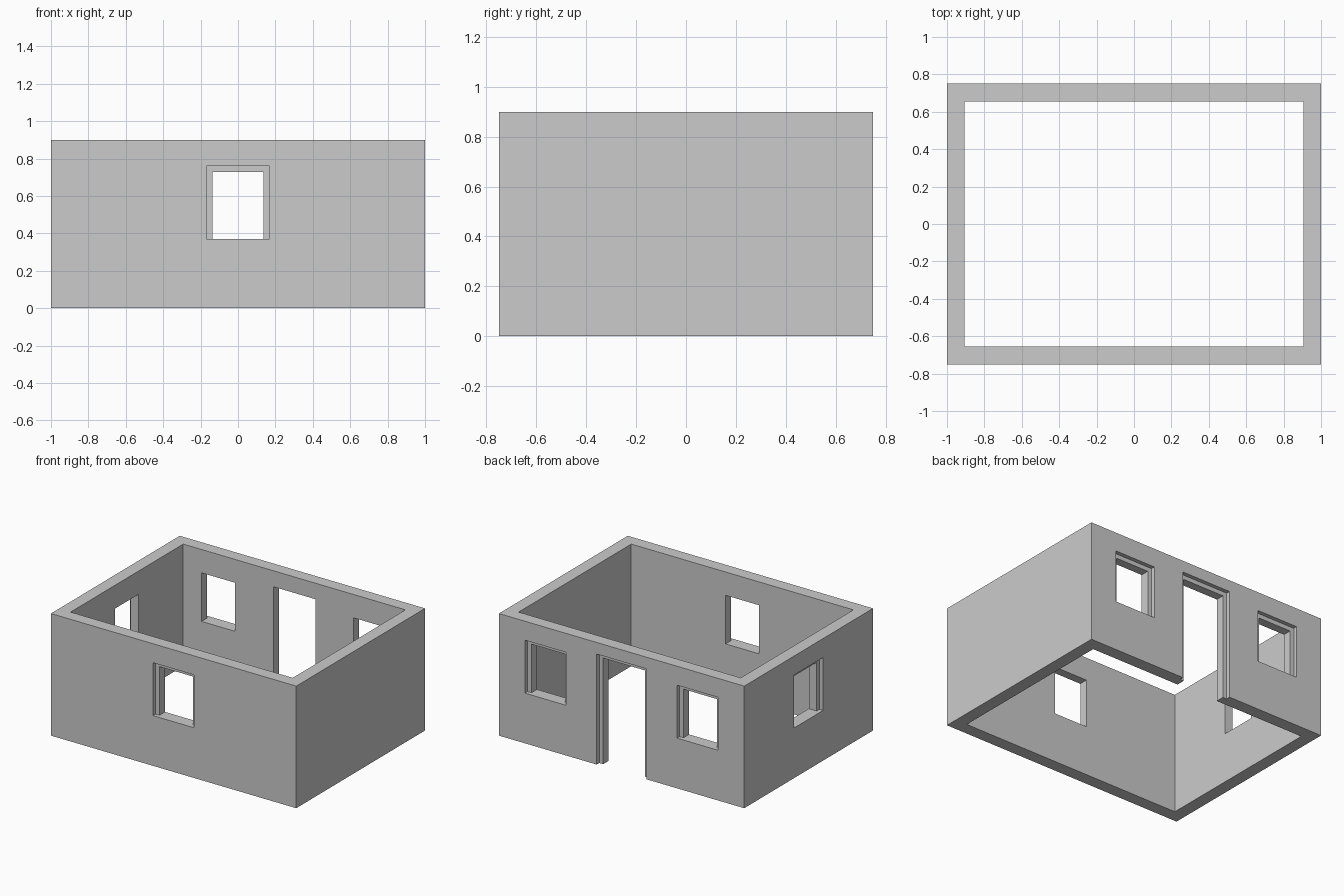
import bpy, bmesh
from mathutils import Matrix, Vector

if "Cube" in bpy.data.objects:
    bpy.data.objects.remove(bpy.data.objects["Cube"])

W, D, H = 2.0, 1.5, 0.9      # outer size
T = 0.094                    # wall thickness
REVEAL = 0.03                # depth of the stepped recess
STEP = 0.032                 # width of the stepped recess


def box(name, lo, hi):
    lo, hi = Vector(lo), Vector(hi)
    bm = bmesh.new()
    bmesh.ops.create_cube(bm, size=1)
    bmesh.ops.transform(bm, verts=bm.verts, matrix=Matrix.Translation((lo + hi) / 2)
                        @ Matrix.Diagonal((*(hi - lo), 1)))
    me = bpy.data.meshes.new(name)
    bm.to_mesh(me)
    bm.free()
    ob = bpy.data.objects.new(name, me)
    bpy.context.collection.objects.link(ob)
    return ob


# Open-topped, floorless wall shell
walls = box("house_walls", (-W / 2, -D / 2, 0), (W / 2, D / 2, H))


def cut(cutter):
    mod = walls.modifiers.new(cutter.name, 'BOOLEAN')
    mod.operation = 'DIFFERENCE'
    mod.solver = 'EXACT'
    mod.object = cutter
    bpy.context.view_layer.objects.active = walls
    bpy.ops.object.modifier_apply(modifier=mod.name)
    bpy.data.objects.remove(cutter)


cut(box("room_cutter", (-W / 2 + T, -D / 2 + T, -0.2), (W / 2 - T, D / 2 - T, H + 0.2)))


def opening(name, side, centre, half, z0, z1):
    """Stepped opening: a wide shallow recess outside, a narrower hole through."""
    face = W / 2 if side == 'left' else D / 2
    sign = 1 if side == 'back' else -1
    for label, h, top, depth in (("recess", half, z1, REVEAL),
                                 ("hole", half - STEP, z1 - STEP, T + 0.1)):
        a, b = sorted((sign * (face + 0.1), sign * (face - depth)))
        if side == 'left':
            lo, hi = (a, centre - h, z0), (b, centre + h, top)
        else:
            lo, hi = (centre - h, a, z0), (centre + h, b, top)
        cut(box(f"{name}_{label}", lo, hi))


# Windows and back door
for name, side, centre in (("front_window", 'front', 0), ("left_window", 'left', 0),
                           ("back_window_a", 'back', -0.62), ("back_window_b", 'back', 0.62)):
    opening(name, side, centre, 0.168, 0.37, 0.76)
opening("back_door", 'back', 0, 0.203, -0.1, 0.814)
